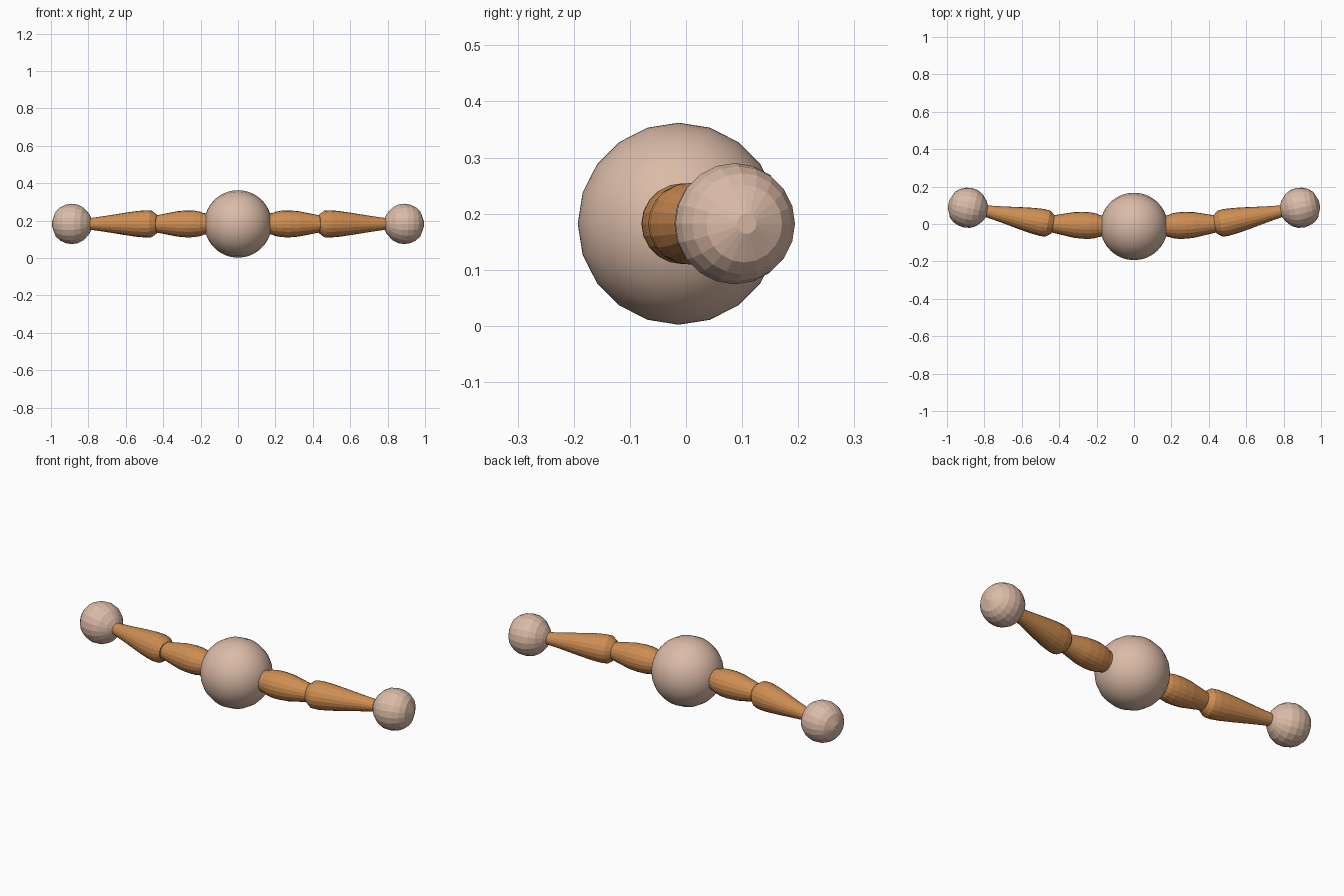
import bpy
import bmesh
import math
from mathutils import Matrix, Vector

if "Cube" in bpy.data.objects:
    bpy.data.objects.remove(bpy.data.objects["Cube"])

SIDES = 20
MID_Z = 0.182


def material(name, rgb):
    mat = bpy.data.materials.new(name)
    mat.diffuse_color = (*rgb, 1.0)
    mat.use_nodes = True
    mat.node_tree.nodes["Principled BSDF"].inputs["Base Color"].default_value = mat.diffuse_color
    return mat


skin = material("pale tan", (0.71, 0.50, 0.39))
wood = material("orange brown", (0.62, 0.27, 0.085))


def lathe(name, profile, origin, angle, mat, side=1, smooth=False):
    """Revolve (distance, radius) pairs around a level axis; side=-1 mirrors in x."""
    bm = bmesh.new()
    rings = []
    for d, r in profile:
        ring = []
        for i in range(SIDES):
            a = 2 * math.pi * i / SIDES
            ring.append(bm.verts.new((d, r * math.sin(a), r * math.cos(a))))
        rings.append(ring)
    for a, b in zip(rings, rings[1:]):
        for i in range(SIDES):
            j = (i + 1) % SIDES
            bm.faces.new((a[i], a[j], b[j], b[i]))
    bm.faces.new(rings[0])
    bm.faces.new(rings[-1])
    place = Matrix.Translation(Vector(origin)) @ Matrix.Rotation(angle, 4, 'Z')
    bm.transform(Matrix.Diagonal((side, 1, 1, 1)) @ place)
    bmesh.ops.recalc_face_normals(bm, faces=bm.faces)
    for f in bm.faces:
        f.smooth = smooth
    mesh = bpy.data.meshes.new(name)
    bm.to_mesh(mesh)
    bm.free()
    mesh.materials.append(mat)
    obj = bpy.data.objects.new(name, mesh)
    bpy.context.collection.objects.link(obj)
    return obj


# Large smooth ball in the middle
steps = 40
arc = [math.pi * (0.01 + 0.98 * i / steps) for i in range(steps + 1)]
lathe("centre_ball", [(-0.18 * math.cos(a), 0.18 * math.sin(a)) for a in arc],
      (0, -0.013, MID_Z), 0, skin, smooth=True)

# Profiles of the arm pieces along their own axes
inner_profile = [(0.0, 0.055), (0.03, 0.058), (0.045, 0.065), (0.08, 0.071),
                 (0.12, 0.072), (0.17, 0.068), (0.22, 0.058), (0.29, 0.044)]
outer_profile = [(0.0, 0.048), (0.008, 0.055), (0.03, 0.071), (0.06, 0.073),
                 (0.11, 0.069), (0.18, 0.059), (0.28, 0.043), (0.38, 0.029)]
# Faceted end ball with a nearly flat outer cap
end_profile = [(-0.106, 0.030), (-0.092, 0.056), (-0.064, 0.087), (-0.034, 0.103),
               (0.0, 0.108), (0.032, 0.103), (0.061, 0.090), (0.084, 0.069),
               (0.105, 0.018)]

BEND = math.radians(11.5)
for label, side in (("right", 1), ("left", -1)):
    lathe(label + "_inner_arm", inner_profile, (0.155, -0.012, MID_Z),
          math.radians(2.5), wood, side)
    lathe(label + "_outer_arm", outer_profile, (0.432, -0.004, MID_Z),
          BEND, wood, side)
    lathe(label + "_end_ball", end_profile, (0.889, 0.087, MID_Z),
          BEND, skin, side)
